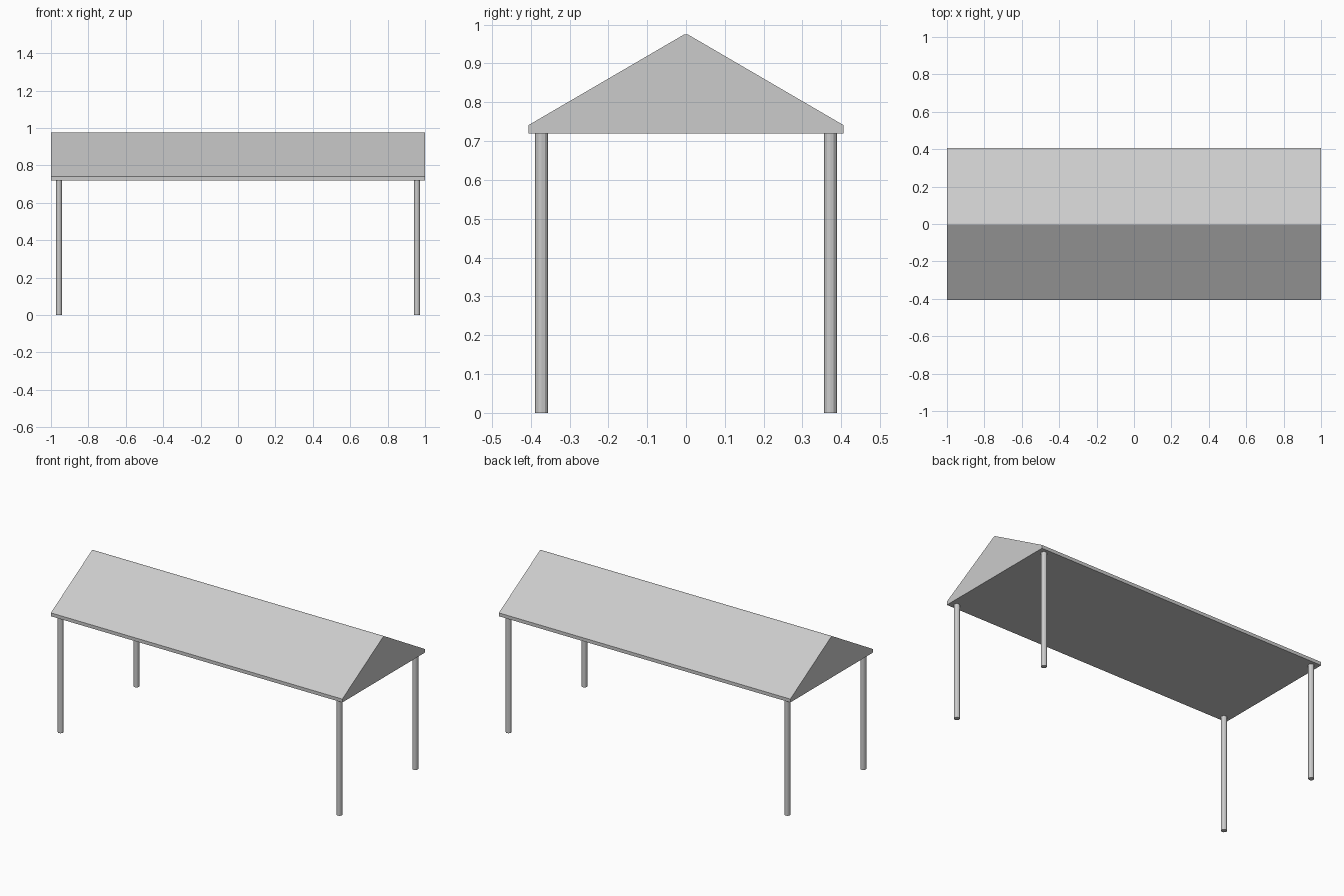
import bpy
import bmesh

if "Cube" in bpy.data.objects:
    bpy.data.objects.remove(bpy.data.objects["Cube"])

# Solid gabled roof: end profile (y, z) extruded along x
profile = [(-0.406, 0.72), (0.406, 0.72), (0.406, 0.741),
           (0.006, 0.974), (0, 0.975), (-0.006, 0.974), (-0.406, 0.741)]
bm = bmesh.new()
end = bm.faces.new([bm.verts.new((-1, y, z)) for y, z in profile])
ext = bmesh.ops.extrude_face_region(bm, geom=[end], use_keep_orig=True)
bmesh.ops.translate(bm, vec=(2, 0, 0),
                    verts=[v for v in ext["geom"] if isinstance(v, bmesh.types.BMVert)])
bmesh.ops.recalc_face_normals(bm, faces=bm.faces)
mesh = bpy.data.meshes.new("roof")
bm.to_mesh(mesh)
bm.free()
bpy.context.collection.objects.link(bpy.data.objects.new("roof", mesh))

# Four corner posts
for sx, side in ((-1, "left"), (1, "right")):
    for sy, depth in ((-1, "front"), (1, "back")):
        bpy.ops.mesh.primitive_cylinder_add(
            vertices=12, radius=0.0165, depth=0.72,
            location=(sx * 0.957, sy * 0.372, 0.36))
        bpy.context.object.name = f"{depth}_{side}_post"
